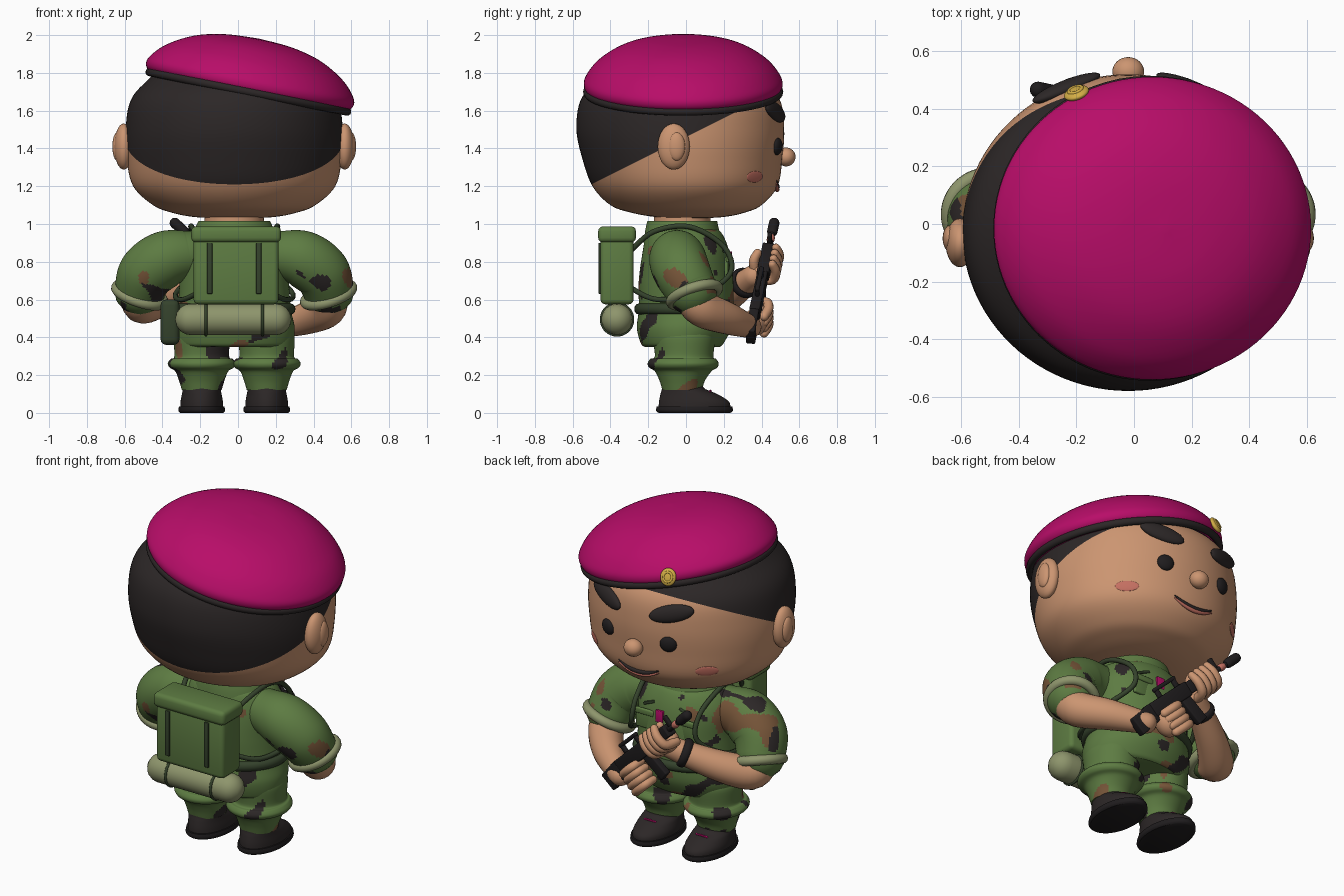
import bpy, bmesh, math
from math import sin, cos, pi, radians
from mathutils import Vector, Matrix, noise
from mathutils.bvhtree import BVHTree

cube = bpy.data.objects.get("Cube")
if cube:
    bpy.data.objects.remove(cube)

CX = -0.02  # body centre line


def material(name, r, g, b):
    m = bpy.data.materials.new(name)
    m.use_nodes = True
    m.diffuse_color = (r, g, b, 1)
    node = next(n for n in m.node_tree.nodes if n.type == 'BSDF_PRINCIPLED')
    node.inputs["Base Color"].default_value = (r, g, b, 1)
    node.inputs["Roughness"].default_value = 0.7
    return m


SKIN = material("skin", .6, .3, .165)
HAIR = material("dark brown black", .025, .02, .02)
MAGENTA = material("magenta", .48, .004, .14)
GREEN = material("uniform green", .11, .2, .055)
STRAP = material("dark green", .035, .055, .025)
KHAKI = material("khaki", .27, .3, .15)
BROWN = material("camouflage brown", .18, .09, .04)
GOLD = material("gold", .65, .42, .06)
PINK = material("pink", .55, .16, .12)
BLACK = material("gun black", .014, .012, .013)


def finish(name, bm, mats, matrix=None, camo=False):
    bmesh.ops.remove_doubles(bm, verts=bm.verts, dist=1e-5)
    bmesh.ops.recalc_face_normals(bm, faces=bm.faces)
    if matrix:
        bm.transform(matrix)
    if camo:
        mats = [GREEN, HAIR, BROWN]
        for f in bm.faces:
            p = f.calc_center_median() * 8
            if noise.noise(p + Vector((3, 7, 1))) > .36:
                f.material_index = 1
            elif noise.noise(p * .8 + Vector((40, 20, 9))) > .38:
                f.material_index = 2
    me = bpy.data.meshes.new(name)
    bm.to_mesh(me)
    bm.free()
    for m in mats if isinstance(mats, list) else [mats]:
        me.materials.append(m)
    me.shade_smooth()
    me.set_sharp_from_angle(angle=radians(40))
    ob = bpy.data.objects.new(name, me)
    bpy.context.scene.collection.objects.link(ob)
    return ob


def spline(rows, sub):
    """Smooth curve through rows of numbers."""
    rows = [Vector(r) for r in rows]
    out = []
    for i in range(len(rows) - 1):
        a, b, c, d = rows[max(i - 1, 0)], rows[i], rows[i + 1], rows[min(i + 2, len(rows) - 1)]
        for k in range(sub):
            t = k / sub
            out.append(.5 * (2 * b + (c - a) * t + (2 * a - 5 * b + 4 * c - d) * t * t
                             + (3 * b - a - 3 * c + d) * t ** 3))
    return out + [rows[-1]]


def skin_rings(bm, rings):
    loops = [[bm.verts.new(p) for p in ring] for ring in rings]
    n = len(loops[0])
    for a, b in zip(loops, loops[1:]):
        for i in range(n):
            j = (i + 1) % n
            bm.faces.new((a[i], a[j], b[j], b[i]))
    bm.faces.new(loops[0])
    bm.faces.new(loops[-1])


def lathe_mesh(rows, x=CX, segs=64, sub=6):
    """Rows are height, half width, half depth, depth offset."""
    bm = bmesh.new()
    skin_rings(bm, [[(x + max(rx, 0) * cos(2 * pi * i / segs), cy + max(ry, 0) * sin(2 * pi * i / segs), z)
                     for i in range(segs)] for z, rx, ry, cy in spline(rows, sub)])
    return bm


def tube(name, rows, mat, segs=16, sub=6, matrix=None, camo=False):
    """Rounded tube; rows are x, y, z, radius."""
    pts = spline(rows, sub)
    pos = [p.to_3d() for p in pts]
    tan = [(pos[min(i + 1, len(pos) - 1)] - pos[max(i - 1, 0)]).normalized() for i in range(len(pos))]
    caps = [radians(a) for a in (90, 65, 40, 20)]
    line = [(pos[0] - tan[0] * pts[0][3] * sin(a), tan[0], pts[0][3] * cos(a)) for a in caps]
    line += [(p, t, q[3]) for p, t, q in zip(pos, tan, pts)]
    line += [(pos[-1] + tan[-1] * pts[-1][3] * sin(a), tan[-1], pts[-1][3] * cos(a)) for a in reversed(caps)]
    quat, prev, rings = tan[0].to_track_quat('Z', 'Y'), tan[0], []
    for p, t, r in line:
        quat = prev.rotation_difference(t) @ quat
        prev = t
        rings.append([p + quat @ Vector((r * cos(2 * pi * i / segs), r * sin(2 * pi * i / segs), 0))
                      for i in range(segs)])
    bm = bmesh.new()
    skin_rings(bm, rings)
    return finish(name, bm, mat, matrix, camo)


def at(x, y, z):
    return Matrix.Translation((x, y, z))


def ball(name, m, size, mat):
    bm = bmesh.new()
    bmesh.ops.create_uvsphere(bm, u_segments=32, v_segments=16, radius=1, matrix=m @ Matrix.Diagonal((*size, 1)))
    return finish(name, bm, mat)


def box(name, m, size, mat, bevel=.01):
    bm = bmesh.new()
    bmesh.ops.create_cube(bm, size=1, matrix=Matrix.Diagonal((*size, 1)))
    bmesh.ops.bevel(bm, geom=bm.edges[:], offset=bevel, segments=3, profile=.5, affect='EDGES')
    return finish(name, bm, mat, m)


def ring(name, m, rx, ry, thick, mat, tall=1):
    bm = bmesh.new()
    n, k = 64, 12
    v = [[bm.verts.new(((rx + thick * cos(b)) * cos(a), (ry + thick * cos(b)) * sin(a), thick * tall * sin(b)))
          for b in (2 * pi * j / k for j in range(k))] for a in (2 * pi * i / n for i in range(n))]
    for i in range(n):
        for j in range(k):
            w, u = v[(i + 1) % n], (j + 1) % k
            bm.faces.new((v[i][j], w[j], w[u], v[i][u]))
    return finish(name, bm, mat, m)


def on_surface(tree, x, z, roll=0):
    """Frame on the face side of a part, with its y axis pointing outward."""
    p, n, _, _ = tree.ray_cast(Vector((x, 3, z)), Vector((0, -1, 0)))
    return Matrix.Translation(p) @ n.to_track_quat('Y', 'Z').to_matrix().to_4x4() @ Matrix.Rotation(roll, 4, 'Y')


def mirrored(rows, s):
    return [(CX + s * r[0], *r[1:]) for r in rows]


# Head, with the hair cut in along a sloping line
bm = lathe_mesh([(1.03, 0, 0, .02), (1.036, .2, .17, .02), (1.06, .33, .3, .01), (1.1, .43, .4, 0),
                 (1.2, .535, .49, -.005), (1.35, .57, .53, -.02), (1.5, .575, .55, -.03),
                 (1.65, .55, .53, -.03), (1.75, .47, .45, -.03), (1.85, .33, .3, -.03), (1.9, 0, 0, -.03)], segs=96)
cut, up = Vector((0, -.5, 1.21)), Vector((0, -.35, .7))
bmesh.ops.bisect_plane(bm, geom=bm.verts[:] + bm.edges[:] + bm.faces[:], plane_co=cut, plane_no=up)
for f in bm.faces:
    f.material_index = int((f.calc_center_median() - cut).dot(up) > 0)
face = BVHTree.FromBMesh(bm)
finish("head", bm, [SKIN, HAIR])

# Face
ball("nose", at(CX, .53, 1.355), (.055, .05, .05), SKIN)
for s, side in ((1, "left"), (-1, "right")):
    ball(side + "_ear", at(CX + s * .585, -.065, 1.41), (.05, .085, .122), SKIN)
    ball(side + "_ear_lobe", at(CX + s * .62, -.05, 1.41), (.025, .045, .075), SKIN)
    ball(side + "_eye", on_surface(face, CX + s * .2, 1.41), (.048, .025, .046), BLACK)
    ball(side + "_eyebrow", on_surface(face, CX + s * .215, 1.595, -s * radians(14)), (.13, .028, .05), HAIR)
    ball(side + "_cheek", on_surface(face, CX + s * .375, 1.25), (.065, .006, .03), PINK)
smile = [on_surface(face, CX + x, 1.195 + 2 * x * x).translation for x in (-.13, -.07, 0, .07, .13)]
tube("mouth", [(*p, r) for p, r in zip(smile, (.004, .011, .014, .011, .004))], HAIR)
tube("lower_lip", [(p.x, p.y, p.z - .014, r) for p, r in zip(smile, (.004, .009, .012, .009, .004))], PINK)

# Beret, tilted down to one side
tilt = at(.055, -.015, 1.70) @ Matrix.Rotation(radians(11.3), 4, 'Y')
finish("beret", lathe_mesh([(-.01, .52, .5, 0), (.03, .558, .525, 0), (.08, .55, .515, 0), (.16, .475, .45, 0),
                            (.235, .34, .33, 0), (.275, .18, .18, 0), (.287, 0, 0, 0)], x=0, segs=96), MAGENTA, tilt)
ring("beret_band", tilt, .535, .51, .02, HAIR, 1.1)
badge = at(-.2, .455, 1.8) @ Vector((-.3, .85, .35)).to_track_quat('Y', 'Z').to_matrix().to_4x4()
ball("badge", badge, (.045, .018, .05), GOLD)
ring("badge_rim", badge @ at(0, .012, 0) @ Matrix.Rotation(pi / 2, 4, 'X'), .024, .027, .007, GOLD)

# Body
bm = lathe_mesh([(.35, .29, .2, -.02), (.37, .31, .22, -.02), (.45, .32, .25, -.01), (.55, .30, .25, 0),
                 (.7, .29, .25, 0), (.85, .29, .23, 0), (.95, .24, .2, -.01), (.99, .17, .16, -.02)], segs=128, sub=11)
chest = BVHTree.FromBMesh(bm)
finish("torso", bm, GREEN, camo=True)
finish("neck", lathe_mesh([(.93, .16, .15, -.02), (1.08, .155, .15, -.02)]), SKIN)
finish("collar", lathe_mesh([(.9, .235, .21, -.015), (.97, .21, .195, -.02), (1.015, .19, .185, -.02)]), GREEN)
ring("belt", at(CX, 0, .55), .30, .25, .024, STRAP, 1.2)
for s, side in ((1, "left"), (-1, "right")):
    m = on_surface(chest, CX + s * .14, .77)
    box(side + "_chest_pocket", m, (.12, .02, .11), GREEN, .008)
    box(side + "_pocket_flap", m @ at(0, .008, .045), (.13, .02, .035), GREEN, .008)
    box(side + "_chest_bar", on_surface(chest, CX + s * .12, .87, s * .4), (.08, .02, .016), STRAP, .004)
box("chest_patch", on_surface(chest, .01, .82), (.05, .016, .07), MAGENTA, .004)

# Legs, boots and sleeves
sleeve = [(.24, -.04, .84, .125), (.36, -.045, .815, .15), (.46, -.02, .745, .15), (.5, .03, .65, .135)]
harness = [(.15, -.29, .86, .014), (.21, -.17, .96, .014), (.23, .02, .985, .014), (.21, .2, .88, .014),
           (.22, .235, .74, .014), (.31, .08, .63, .014), (.27, -.15, .6, .014), (.15, -.29, .66, .014)]
for s, side in ((1, "left"), (-1, "right")):
    x = CX + s * .172
    finish(side + "_leg", lathe_mesh([(.12, .105, .105, -.02), (.17, .12, .12, -.02), (.22, .14, .15, -.015),
                                      (.24, .17, .18, -.015), (.262, .18, .188, -.015), (.285, .165, .175, -.015),
                                      (.3, .145, .155, -.01), (.4, .148, .165, -.01), (.44, .13, .15, -.01)],
                                     x, 80, 6), GREEN, camo=True)
    finish(side + "_boot", lathe_mesh([(.02, .112, .19, .045), (.06, .112, .185, .042), (.1, .105, .15, .015),
                                       (.13, .1, .112, -.015), (.165, .105, .108, -.02)], x), HAIR)
    finish(side + "_sole", lathe_mesh([(0, .115, .19, .045), (.012, .124, .203, .045), (.035, .12, .2, .045)], x, sub=3), BLACK)
    tube(side + "_boot_lace", [(x - .035, .125, .112, .006), (x, .13, .117, .006), (x + .035, .125, .112, .006)], MAGENTA, 8)
    tube(side + "_sleeve", mirrored(sleeve, s), GREEN, 72, 16, camo=True)
    axis = Vector((s * .3, .3, -.9)).to_track_quat('Z', 'Y').to_matrix().to_4x4()
    ring(side + "_cuff", at(CX + s * .5, .045, .625) @ axis, .13, .13, .028, KHAKI)
    tube(side + "_harness", mirrored(harness, s), STRAP, 10)

# Forearms and wristband
tube("left_forearm", [(.48, .03, .62, .1), (.47, .09, .55, .098), (.36, .22, .5, .085), (.2, .34, .455, .06)], SKIN, 24)
tube("right_forearm", [(-.52, .03, .62, .1), (-.5, .1, .57, .098), (-.36, .22, .62, .085), (-.13, .36, .725, .06)], SKIN, 24)
wrist = Vector((.23, .14, .105)).to_track_quat('Z', 'Y').to_matrix().to_4x4()
ring("wristband", at(-.21, .31, .688) @ wrist, .068, .068, .016, BLACK, 1.5)

# Rifle, built along its own x axis and carried across the chest
ax = Vector((-.64, .13, .6)).normalized()
az = (Vector((.68, 0, .73)) - ax * ax.dot(Vector((.68, 0, .73)))).normalized()
G = at(.29, .34, .42) @ Matrix((ax, az.cross(ax), az)).transposed().to_4x4()
for name, loc, size, turn in (
        ("rifle_stock", (.08, 0, -.02), (.16, .05, .11), -.12), ("rifle_receiver", (.3, 0, 0), (.3, .055, .085), 0),
        ("rifle_grip", (.25, 0, -.09), (.05, .045, .14), .25), ("rifle_magazine", (.41, 0, -.11), (.07, .04, .17), -.15),
        ("rifle_handguard", (.56, 0, 0), (.23, .065, .07), 0), ("rifle_handle", (.33, 0, .09), (.18, .024, .022), 0),
        ("rifle_rear_post", (.26, 0, .06), (.03, .022, .06), 0), ("rifle_front_post", (.4, 0, .06), (.03, .022, .06), 0),
        ("rifle_sight", (.7, 0, .035), (.03, .022, .08), 0)):
    box(name, G @ at(*loc) @ Matrix.Rotation(turn, 4, 'Y'), size, BLACK, .008)
tube("rifle_barrel", [(.6, 0, 0, .016), (.84, 0, 0, .016)], BLACK, matrix=G)
tube("rifle_muzzle", [(.8, 0, 0, .028), (.865, 0, 0, .028)], BLACK, matrix=G)
tube("rifle_barrel_collar", [(.735, 0, 0, .021), (.75, 0, 0, .021)], PINK, matrix=G)

# Hands gripping the rifle
ball("right_palm", G @ at(.56, .03, -.045), (.085, .06, .06), SKIN)
ball("left_palm", G @ at(.2, .0, -.1), (.06, .065, .08), SKIN)
for i in range(4):
    x, z = .495 + i * .043, -.045 - i * .04
    tube("right_finger", [(x, .03, -.075, .026), (x, -.045, -.06, .027), (x, -.062, 0, .026), (x, -.045, .05, .022)],
         SKIN, 12, 4, G)
    tube("left_finger", [(.19, -.045, z, .025), (.25, -.06, z, .026), (.3, -.045, z, .025), (.305, .01, z, .022)],
         SKIN, 12, 4, G)
tube("right_thumb", [(.52, .05, -.04, .028), (.54, .06, .02, .026), (.57, .045, .05, .022)], SKIN, 12, 4, G)

# Backpack, bedroll and hip pouch
box("backpack", at(-.01, -.365, .755), (.45, .175, .36), GREEN, .025)
box("backpack_lid", at(-.01, -.365, .945), (.475, .2, .085), GREEN, .025)
tube("bedroll", [(-.25, -.365, .495, .083), (.2, -.365, .495, .083)], KHAKI, 32)
for s, side in ((1, "left"), (-1, "right")):
    x = -.02 + s * .13
    box(side + "_backpack_strap", at(x, -.456, .765), (.028, .014, .27), STRAP, .004)
    ring(side + "_bedroll_strap", at(x + s * .02, -.365, .495) @ Matrix.Rotation(pi / 2, 4, 'Y'), .083, .083, .008, STRAP)
box("hip_pouch", at(-.36, -.13, .48), (.1, .15, .24), STRAP, .03)
